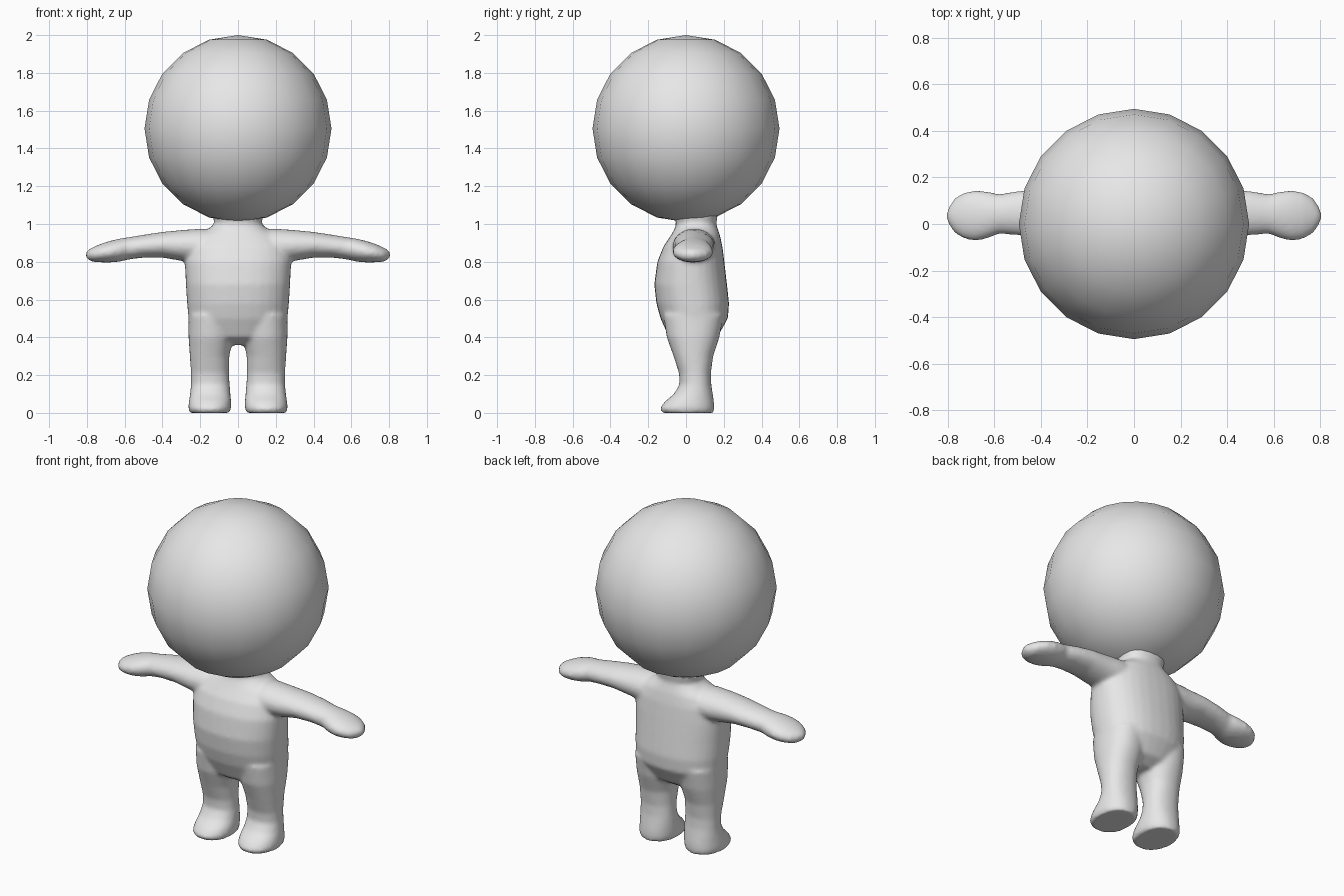
import bpy
import bmesh
from math import sin, cos, pi, copysign

cube = bpy.data.objects.get("Cube")
if cube:
    bpy.data.objects.remove(cube, do_unlink=True)

# One plain grey for the whole figure
grey = bpy.data.materials.new("plain_grey")
grey.use_nodes = True
grey.diffuse_color = (0.8, 0.8, 0.8, 1)
grey.node_tree.nodes["Principled BSDF"].inputs["Base Color"].default_value = (0.8, 0.8, 0.8, 1)


def make_object(name, bm):
    bmesh.ops.recalc_face_normals(bm, faces=bm.faces)
    for face in bm.faces:
        face.smooth = True
    mesh = bpy.data.meshes.new(name)
    bm.to_mesh(mesh)
    bm.free()
    mesh.materials.append(grey)
    obj = bpy.data.objects.new(name, mesh)
    bpy.context.collection.objects.link(obj)
    return obj


def loft(bm, sections, place, power=2.0, sides=32):
    """Closed skin through rounded sections (position, u_min, u_max, v_min, v_max)."""
    rings = []
    for pos, u0, u1, v0, v1 in sections:
        ring = []
        for i in range(sides):
            a = 2 * pi * i / sides
            c, s = cos(a), sin(a)
            u = (u0 + u1) / 2 + (u1 - u0) / 2 * copysign(abs(c) ** (2 / power), c)
            v = (v0 + v1) / 2 + (v1 - v0) / 2 * copysign(abs(s) ** (2 / power), s)
            ring.append(bm.verts.new(place(pos, u, v)))
        rings.append(ring)
    for low, high in zip(rings, rings[1:]):
        for i in range(sides):
            j = (i + 1) % sides
            bm.faces.new((low[i], low[j], high[j], high[i]))
    bm.faces.new(rings[0])
    bm.faces.new(rings[-1])


# Head: coarse smooth-shaded ball
bm = bmesh.new()
bmesh.ops.create_uvsphere(bm, u_segments=20, v_segments=10, radius=0.495)
bmesh.ops.translate(bm, verts=bm.verts, vec=(0, 0, 1.505))
make_object("head", bm)

# Torso and neck: height, half width, front, back
torso = [
    (0.36, 0.12, -0.02, 0.10), (0.40, 0.20, -0.09, 0.165), (0.50, 0.262, -0.135, 0.222),
    (0.58, 0.270, -0.157, 0.228), (0.68, 0.276, -0.168, 0.217), (0.80, 0.282, -0.152, 0.203),
    (0.88, 0.270, -0.12, 0.193), (0.94, 0.22, -0.08, 0.18), (0.975, 0.155, -0.06, 0.168),
    (1.00, 0.125, -0.052, 0.16), (1.03, 0.13, -0.06, 0.165), (1.06, 0.14, -0.07, 0.17),
]
# Leg and foot: height, inner x, outer x, front, back
leg = [
    (0.0, 0.045, 0.255, -0.128, 0.145), (0.025, 0.036, 0.264, -0.138, 0.150),
    (0.06, 0.036, 0.260, -0.112, 0.148), (0.10, 0.040, 0.254, -0.064, 0.142),
    (0.15, 0.044, 0.249, -0.034, 0.134), (0.21, 0.048, 0.249, -0.037, 0.132),
    (0.30, 0.046, 0.255, -0.066, 0.144), (0.40, 0.025, 0.262, -0.102, 0.177),
    (0.52, 0.020, 0.262, -0.12, 0.20),
]
# Arm and mitten hand: reach, front, back, bottom, top
arm = [
    (0.08, -0.06, 0.15, 0.80, 0.97), (0.20, -0.072, 0.158, 0.79, 0.975),
    (0.30, -0.068, 0.152, 0.805, 0.968), (0.40, -0.058, 0.150, 0.822, 0.958),
    (0.50, -0.048, 0.142, 0.822, 0.943), (0.58, -0.042, 0.128, 0.812, 0.930),
    (0.63, -0.062, 0.140, 0.800, 0.922), (0.68, -0.073, 0.145, 0.796, 0.910),
    (0.73, -0.064, 0.136, 0.797, 0.894), (0.77, -0.040, 0.112, 0.800, 0.876),
    (0.795, -0.005, 0.075, 0.812, 0.862), (0.805, 0.02, 0.05, 0.825, 0.85),
]

bm = bmesh.new()
loft(bm, [(z, -w, w, f, b) for z, w, f, b in torso], lambda p, u, v: (u, v, p), power=2.3)
for side in (-1, 1):
    loft(bm, leg, lambda p, u, v: (side * u, v, p), power=2.2)
    loft(bm, arm, lambda p, u, v: (side * p, u, v))
body = make_object("body", bm)

# Fuse the limbs into one soft skin
fuse = body.modifiers.new("fuse", "REMESH")
fuse.mode = "VOXEL"
fuse.voxel_size = 0.011
fuse.use_smooth_shade = True
soften = body.modifiers.new("soften", "SMOOTH")
soften.factor = 0.5
soften.iterations = 8
